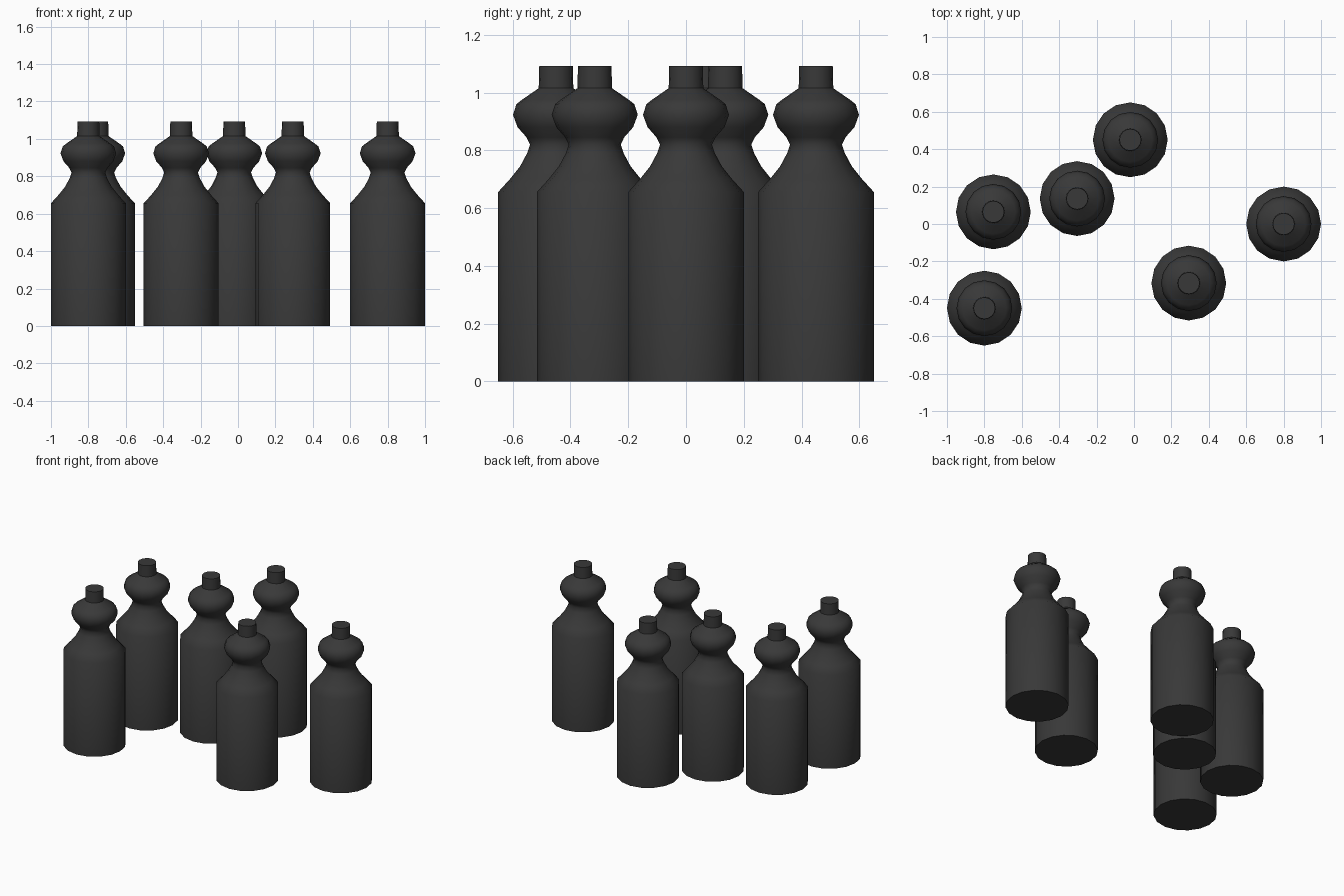
import bpy, bmesh, math

if "Cube" in bpy.data.objects:
    bpy.data.objects.remove(bpy.data.objects["Cube"])

SIDES = 16
# bottle half-profile: (radius, height)
PROFILE = [(0.2, 0), (0.2, 0.656), (0.16, 0.7), (0.124, 0.745), (0.1, 0.79), (0.09, 0.82),
           (0.102, 0.845), (0.133, 0.88), (0.149, 0.923), (0.137, 0.96), (0.118, 0.975),
           (0.06, 1.015), (0.058, 1.092)]
SPOTS = [(-0.8, -0.45), (-0.752, 0.065), (-0.304, 0.136), (-0.02, 0.45), (0.293, -0.316), (0.8, 0)]

mat = bpy.data.materials.new("dark_grey")
mat.diffuse_color = (0.04, 0.04, 0.04, 1)
mat.use_nodes = True
mat.node_tree.nodes["Principled BSDF"].inputs["Base Color"].default_value = mat.diffuse_color

# lathe the profile with closed base and cap
bm = bmesh.new()
rings = [[bm.verts.new((r * math.cos(2 * math.pi * i / SIDES), r * math.sin(2 * math.pi * i / SIDES), z))
          for i in range(SIDES)] for r, z in PROFILE]
for low, high in zip(rings, rings[1:]):
    for i in range(SIDES):
        j = (i + 1) % SIDES
        bm.faces.new((low[i], low[j], high[j], high[i]))
bm.faces.new(rings[0][::-1])
bm.faces.new(rings[-1])
mesh = bpy.data.meshes.new("bottle")
bm.to_mesh(mesh)
bm.free()
mesh.materials.append(mat)

# six bottles sharing one mesh
for n, (x, y) in enumerate(SPOTS, 1):
    ob = bpy.data.objects.new(f"bottle_{n}", mesh)
    ob.location = (x, y, 0)
    bpy.context.collection.objects.link(ob)

# smooth sides, crisp rims
bpy.context.view_layer.objects.active = ob
ob.select_set(True)
bpy.ops.object.shade_smooth_by_angle(angle=math.radians(50))
